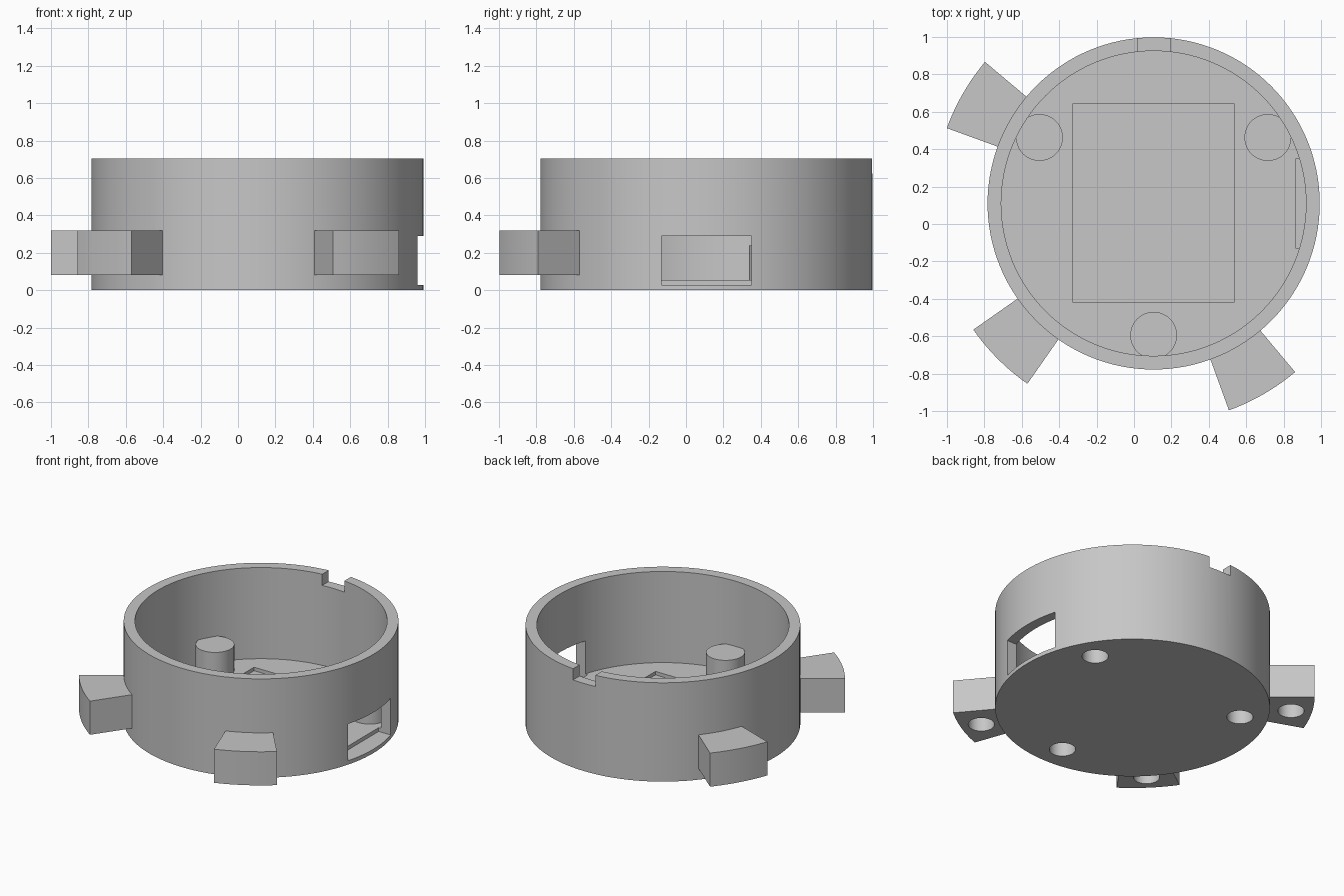
import bpy
import bmesh
from math import cos, sin, radians
from mathutils import Matrix, Vector

old = bpy.data.objects.get("Cube")
if old:
    bpy.data.objects.remove(old)

CX, CY = 0.105, 0.11           # axis of the round housing
R_OUT, R_IN, HEIGHT = 0.888, 0.815, 0.705
FLOOR = 0.055
HOLE_R = 0.085

grey = bpy.data.materials.new("plain grey")
grey.use_nodes = True
grey.diffuse_color = (0.57, 0.57, 0.57, 1)
grey.node_tree.nodes["Principled BSDF"].inputs["Base Color"].default_value = grey.diffuse_color


def add_object(name, bm):
    bmesh.ops.recalc_face_normals(bm, faces=bm.faces[:])
    mesh = bpy.data.meshes.new(name)
    bm.to_mesh(mesh)
    bm.free()
    mesh.materials.append(grey)
    obj = bpy.data.objects.new(name, mesh)
    bpy.context.collection.objects.link(obj)
    return obj


def cylinder(name, x, y, radius, z0, z1, sides=48):
    bm = bmesh.new()
    place = Matrix.Translation((x, y, (z0 + z1) / 2))
    bmesh.ops.create_cone(bm, cap_ends=True, segments=sides, radius1=radius,
                          radius2=radius, depth=z1 - z0, matrix=place)
    return add_object(name, bm)


def box(name, low, high):
    low, high = Vector(low), Vector(high)
    bm = bmesh.new()
    place = Matrix.Translation((low + high) / 2) @ Matrix.Diagonal((*(high - low), 1))
    bmesh.ops.create_cube(bm, size=1, matrix=place)
    return add_object(name, bm)


def polar(radius, degrees):
    a = radians(degrees)
    return CX + radius * cos(a), CY + radius * sin(a)


def sector(name, r0, r1, middle, half, z0, z1, steps=10):
    """Ring segment with radial sides."""
    angles = [middle - half + 2 * half * i / steps for i in range(steps + 1)]
    outline = [polar(r1, a) for a in angles] + [polar(r0, a) for a in reversed(angles)]
    bm = bmesh.new()
    face = bm.faces.new([bm.verts.new((x, y, z0)) for x, y in outline])
    top = bmesh.ops.extrude_face_region(bm, geom=[face])["geom"]
    moved = [v for v in top if isinstance(v, bmesh.types.BMVert)]
    bmesh.ops.translate(bm, verts=moved, vec=(0, 0, z1 - z0))
    return add_object(name, bm)


def combine(target, tool, operation):
    mod = target.modifiers.new("combine", "BOOLEAN")
    mod.operation = operation
    mod.solver = "EXACT"
    mod.object = tool
    tool.hide_render = True
    bpy.context.view_layer.objects.active = target
    bpy.ops.object.modifier_apply(modifier=mod.name)
    bpy.data.objects.remove(tool)


def finish(obj):
    bpy.ops.object.select_all(action="DESELECT")
    obj.select_set(True)
    bpy.context.view_layer.objects.active = obj
    bpy.ops.object.shade_smooth_by_angle(angle=radians(30))


# Round housing with a thin floor
housing = cylinder("housing", CX, CY, R_OUT, 0, HEIGHT, 128)
combine(housing, cylinder("bore", CX, CY, R_IN, FLOOR, 1, 128), "DIFFERENCE")

# Screw posts merged into the wall, with blind holes from below
for angle in (30, 150, 270):
    x, y = polar(0.705, angle)
    combine(housing, cylinder("post", x, y, 0.125, 0.03, 0.24), "UNION")
    combine(housing, cylinder("post_hole", x, y, HOLE_R, -0.1, 0.19), "DIFFERENCE")

# Floor recess, side window and rim notch
combine(housing, box("recess", (-0.325, -0.42, 0.03), (0.535, 0.645, 0.1)), "DIFFERENCE")
combine(housing, box("window", (0.865, -0.13, 0.028), (1.2, 0.35, 0.29)), "DIFFERENCE")
combine(housing, box("notch", (0.02, 0.8, 0.625), (0.195, 1.2, 0.9)), "DIFFERENCE")
finish(housing)

# Mounting lugs around the outside, each with a blind hole from below
for name, angle in (("back_lug", 150), ("side_lug", 225), ("front_lug", 300)):
    lug = sector(name, 0.85, 1.177, angle, 10, 0.08, 0.32)
    x, y = polar(1.04, angle)
    combine(lug, cylinder("lug_hole", x, y, HOLE_R, 0, 0.25), "DIFFERENCE")
    finish(lug)
